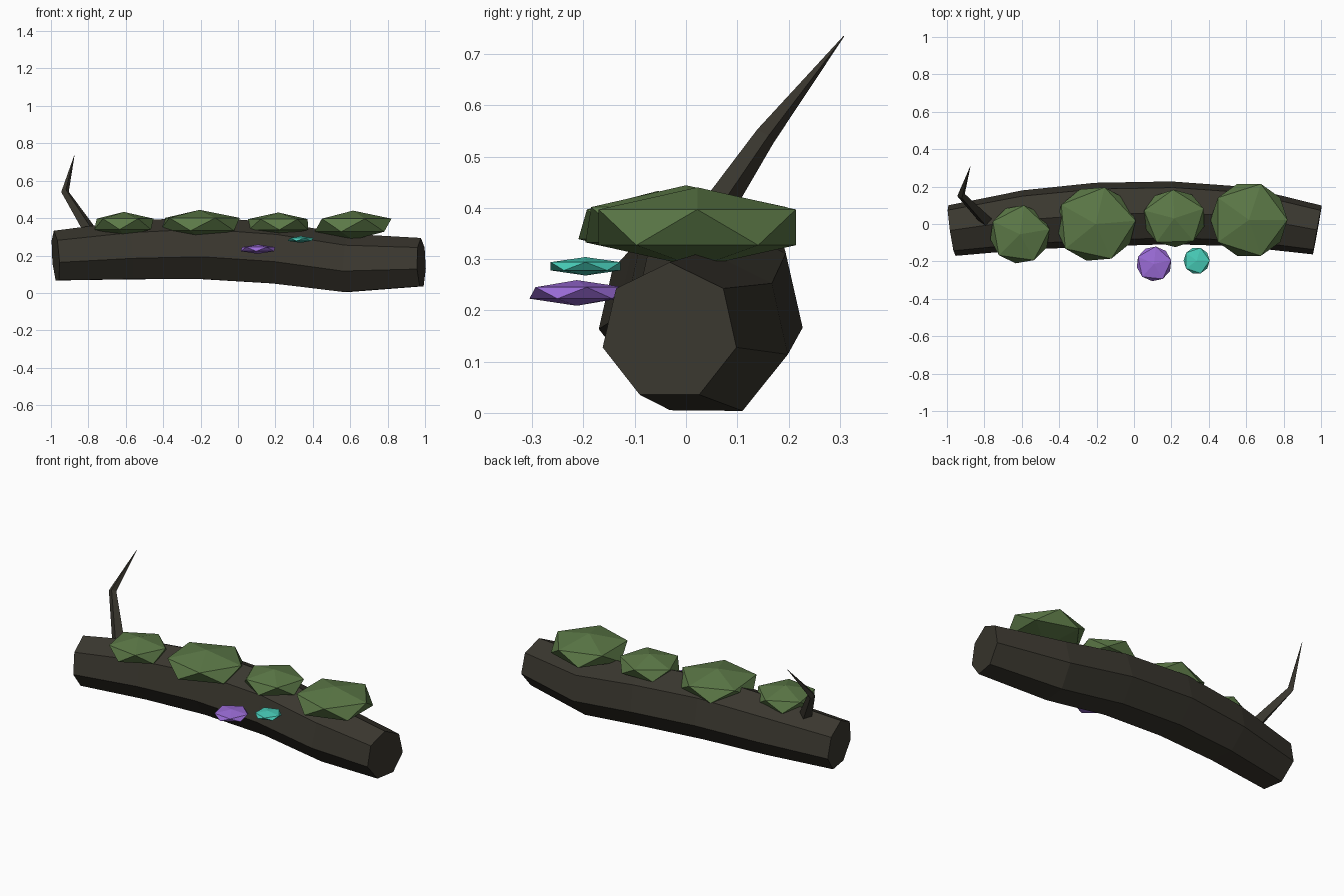
import bpy, bmesh, math
from mathutils import Vector, Matrix

if "Cube" in bpy.data.objects:
    bpy.data.objects.remove(bpy.data.objects["Cube"])


def material(name, color):
    m = bpy.data.materials.new(name)
    m.diffuse_color = (*color, 1)
    m.use_nodes = True
    m.node_tree.nodes["Principled BSDF"].inputs["Base Color"].default_value = m.diffuse_color
    return m


BARK = material("dark bark", (0.042, 0.038, 0.028))
MOSS = material("moss green", (0.105, 0.188, 0.062))
PURPLE = material("purple", (0.328, 0.150, 0.680))
TEAL = material("teal", (0.065, 0.610, 0.485))


def finish(name, bm, mat):
    bmesh.ops.recalc_face_normals(bm, faces=bm.faces)
    me = bpy.data.meshes.new(name)
    bm.to_mesh(me)
    bm.free()
    me.materials.append(mat)
    ob = bpy.data.objects.new(name, me)
    bpy.context.collection.objects.link(ob)
    return ob


def tube(name, path, sides, phase, mat):
    """Loft flat-sided rings along (x, y, z, radius) stations and cap the ends."""
    bm = bmesh.new()
    pts = [Vector(p[:3]) for p in path]
    rings = []
    for i, p in enumerate(pts):
        t = (pts[min(i + 1, len(pts) - 1)] - pts[max(i - 1, 0)]).normalized()
        u = Vector((0, 1, 0))
        u = (u - t * u.dot(t)).normalized()
        v = t.cross(u)
        ring = []
        for k in range(sides):
            a = math.radians(phase) + math.tau * k / sides
            ring.append(bm.verts.new(p + path[i][3] * (u * math.cos(a) + v * math.sin(a))))
        rings.append(ring)
    for a, b in zip(rings, rings[1:]):
        for k in range(sides):
            n = (k + 1) % sides
            bm.faces.new((a[k], a[n], b[n], b[k]))
    bm.faces.new(rings[0])
    bm.faces.new(rings[-1])
    return finish(name, bm, mat)


def blob(name, center, size, mat, turn=0):
    """Flattened twenty-sided lump."""
    bm = bmesh.new()
    bmesh.ops.create_icosphere(bm, subdivisions=1, radius=1)
    bm.transform(Matrix.Translation(center) @ Matrix.Diagonal((*size, 1))
                 @ Matrix.Rotation(math.radians(turn), 4, 'Z'))
    return finish(name, bm, mat)


# Bowed seven-sided log
tube("log", [(-0.975, -0.035, 0.193, 0.140), (-0.58, 0.022, 0.220, 0.163),
             (-0.20, 0.050, 0.232, 0.175), (0.20, 0.060, 0.205, 0.172),
             (0.58, 0.040, 0.152, 0.164), (0.98, -0.032, 0.158, 0.136)], 7, -13, BARK)

# Bent dead twig
tube("twig", [(-0.77, -0.005, 0.30, 0.038), (-0.925, 0.155, 0.54, 0.021),
              (-0.875, 0.308, 0.735, 0.001)], 4, 20, BARK)

# Moss cushions along the top
for i, (c, s, turn) in enumerate([
        ((-0.61, -0.055, 0.368), (0.180, 0.175, 0.065), 10),
        ((-0.205, 0.0, 0.367), (0.240, 0.225, 0.077), 5),
        ((0.215, 0.03, 0.366), (0.187, 0.172, 0.064), 20),
        ((0.615, 0.022, 0.362), (0.230, 0.226, 0.078), 0)]):
    blob(f"moss_{i + 1}", c, s, MOSS, turn)

# Shelf fungi on the front
blob("purple_fungus", (0.107, -0.213, 0.234), (0.105, 0.104, 0.025), PURPLE, 12)
blob("teal_fungus", (0.335, -0.196, 0.286), (0.078, 0.080, 0.018), TEAL, 0)
